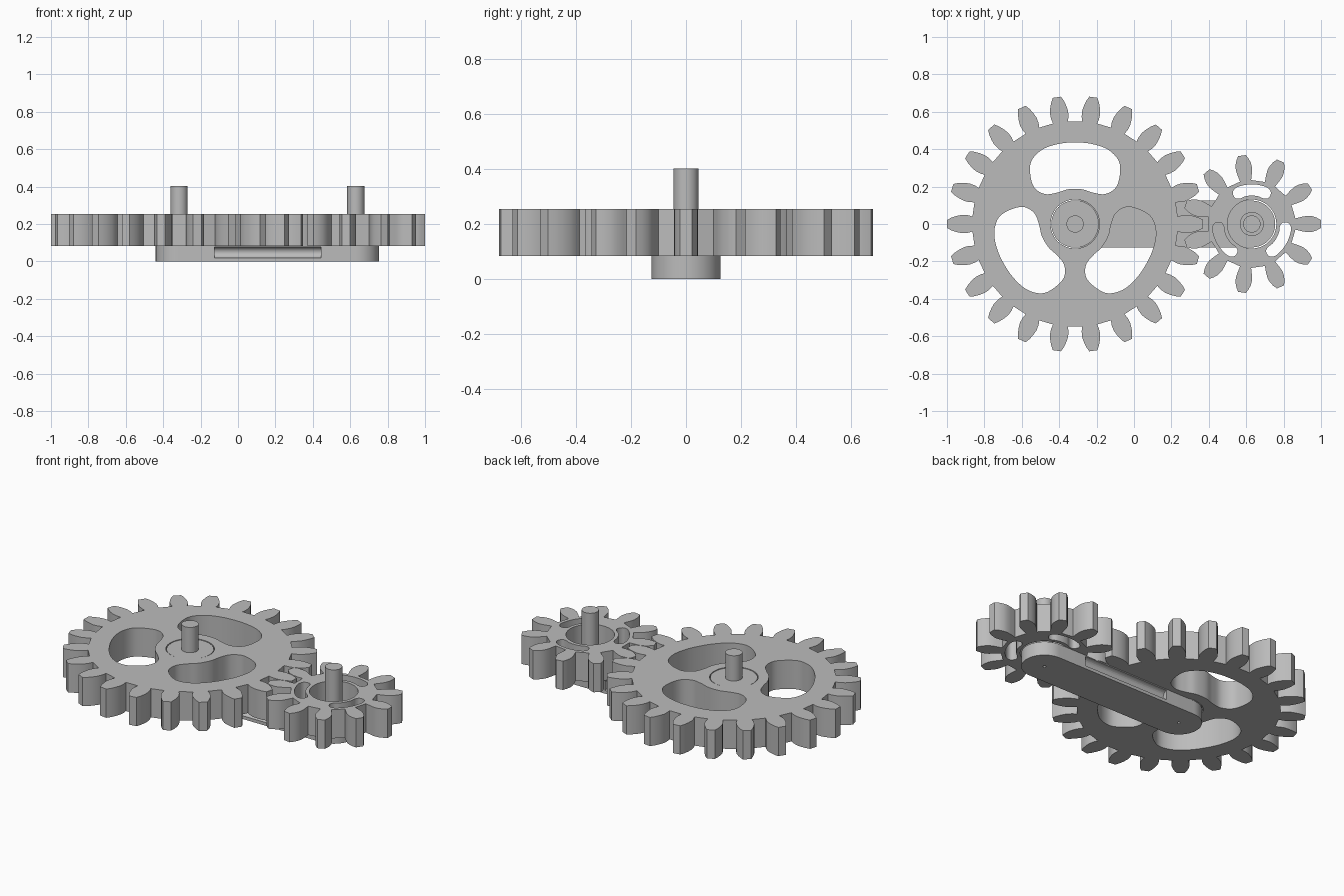
import bpy, bmesh
from math import sin, cos, pi, radians, hypot, atan2
from mathutils import Vector

if "Cube" in bpy.data.objects:
    bpy.data.objects.remove(bpy.data.objects["Cube"], do_unlink=True)

grey = bpy.data.materials.new("plain grey")
grey.use_nodes = True
colour = (0.5, 0.5, 0.5, 1)
grey.diffuse_color = colour
grey.node_tree.nodes["Principled BSDF"].inputs["Base Color"].default_value = colour

BIG_X, SMALL_X = -0.315, 0.63
PLATE_TOP, GEAR_TOP, PEG_TOP = 0.083, 0.254, 0.402


def polar(r, a):
    return (r * cos(a), r * sin(a))


def circle(r, n=64):
    return [polar(r, 2 * pi * i / n) for i in range(n)]


def finish(obj):
    bpy.ops.object.select_all(action='DESELECT')
    obj.select_set(True)
    bpy.context.view_layer.objects.active = obj
    bpy.ops.object.shade_smooth_by_angle(angle=radians(25))


def slab(name, loops, x, z0, z1):
    """Extrude an outline with any inner loops as holes."""
    curve = bpy.data.curves.new(name + "_outline", 'CURVE')
    curve.dimensions, curve.fill_mode = '2D', 'BOTH'
    curve.extrude = (z1 - z0) / 2
    for loop in loops:
        spline = curve.splines.new('POLY')
        spline.points.add(len(loop) - 1)
        for p, co in zip(spline.points, loop):
            p.co = (co[0], co[1], 0, 1)
        spline.use_cyclic_u = True
    helper = bpy.data.objects.new(name + "_helper", curve)
    bpy.context.collection.objects.link(helper)
    graph = bpy.context.evaluated_depsgraph_get()
    mesh = bpy.data.meshes.new_from_object(helper.evaluated_get(graph))
    bpy.data.objects.remove(helper, do_unlink=True)
    bpy.data.curves.remove(curve)
    bm = bmesh.new()
    bm.from_mesh(mesh)
    bmesh.ops.remove_doubles(bm, verts=bm.verts, dist=1e-5)
    bmesh.ops.recalc_face_normals(bm, faces=bm.faces)
    bmesh.ops.translate(bm, verts=bm.verts, vec=(x, 0, (z0 + z1) / 2))
    bm.to_mesh(mesh)
    bm.free()
    mesh.name = name
    mesh.materials.clear()
    mesh.materials.append(grey)
    obj = bpy.data.objects.new(name, mesh)
    bpy.context.collection.objects.link(obj)
    finish(obj)
    return obj


def toothed_rim(count, profile):
    """Repeat one mirrored tooth profile of (radius, half width) pairs."""
    tooth = [(r, -w) for r, w in profile] + [(r, w) for r, w in reversed(profile)]
    return [polar(r, 2 * pi * i / count + w / r)
            for i in range(count) for r, w in tooth]


def kidney(half, direction, steps=6):
    """Smooth closed window through mirrored (across, out) points."""
    pts = half + [(-x, y) for x, y in reversed(half[1:-1])]
    n, loop = len(pts), []
    for i in range(n):
        a, b, c, d = (Vector(pts[(i + k) % n]) for k in (-1, 0, 1, 2))
        for s in range(steps):
            t = s / steps
            p = 0.5 * (2 * b + (c - a) * t + (2 * a - 5 * b + 4 * c - d) * t ** 2
                       + (3 * b - a - 3 * c + d) * t ** 3)
            loop.append(polar(hypot(*p), atan2(p.y, p.x) - pi / 2 + direction))
    return loop


def gear(name, x, count, tooth, window, bore):
    windows = [kidney(window, pi / 2 + k * 2 * pi / 3) for k in range(3)]
    return slab(name, [toothed_rim(count, tooth), circle(bore)] + windows,
                x, PLATE_TOP, GEAR_TOP)


# Gears
gear("large_gear", BIG_X, 22,
     [(0.55, 0.040), (0.575, 0.047), (0.605, 0.049), (0.635, 0.043), (0.662, 0.034), (0.685, 0.022)],
     [(0, 0.436), (0.09, 0.428), (0.175, 0.398), (0.232, 0.34), (0.24, 0.27), (0.218, 0.195),
      (0.16, 0.16), (0.095, 0.168), (0.045, 0.184), (0, 0.188)], 0.131)
gear("small_gear", SMALL_X, 11,
     [(0.235, 0.030), (0.272, 0.039), (0.3, 0.044), (0.325, 0.042), (0.35, 0.033), (0.37, 0.021)],
     [(0, 0.212), (0.045, 0.207), (0.085, 0.193), (0.102, 0.168), (0.09, 0.14),
      (0.065, 0.136), (0.035, 0.148), (0, 0.152)], 0.131)

# Base arm with rounded ends
arc = [-pi / 2 + pi * i / 32 for i in range(33)]
stadium = [(SMALL_X + 0.125 * cos(a), 0.125 * sin(a)) for a in arc]
stadium += [(BIG_X - 0.125 * cos(a), -0.125 * sin(a)) for a in arc]
arm = slab("base_arm", [stadium], 0, 0, PLATE_TOP)


def cut(target, radius, depth, location, rotation=(0, 0, 0)):
    bpy.ops.mesh.primitive_cylinder_add(vertices=24, radius=radius, depth=depth,
                                        location=location, rotation=rotation)
    cutter = bpy.context.object
    cutter.hide_render = True
    mod = target.modifiers.new("cut", 'BOOLEAN')
    mod.operation, mod.solver, mod.object = 'DIFFERENCE', 'EXACT', cutter
    bpy.context.view_layer.objects.active = target
    bpy.ops.object.modifier_move_to_index(modifier="cut", index=0)
    bpy.ops.object.modifier_apply(modifier="cut")
    bpy.data.objects.remove(cutter, do_unlink=True)


# Side grooves and small holes under the pegs
for side in (-1, 1):
    cut(arm, 0.029, 0.57, (0.16, side * 0.125, 0.048), (0, pi / 2, 0))
for x in (BIG_X, SMALL_X):
    cut(arm, 0.008, 0.08, (x, 0, 0))
finish(arm)

# Hub, collar and pegs
slab("large_hub", [circle(0.127)], BIG_X, PLATE_TOP, GEAR_TOP - 0.002)
slab("small_collar", [circle(0.064)], SMALL_X, PLATE_TOP, PLATE_TOP + 0.015)
slab("large_peg", [circle(0.046, 32)], BIG_X, PLATE_TOP, PEG_TOP)
slab("small_peg", [circle(0.046, 32)], SMALL_X, PLATE_TOP, PEG_TOP)
